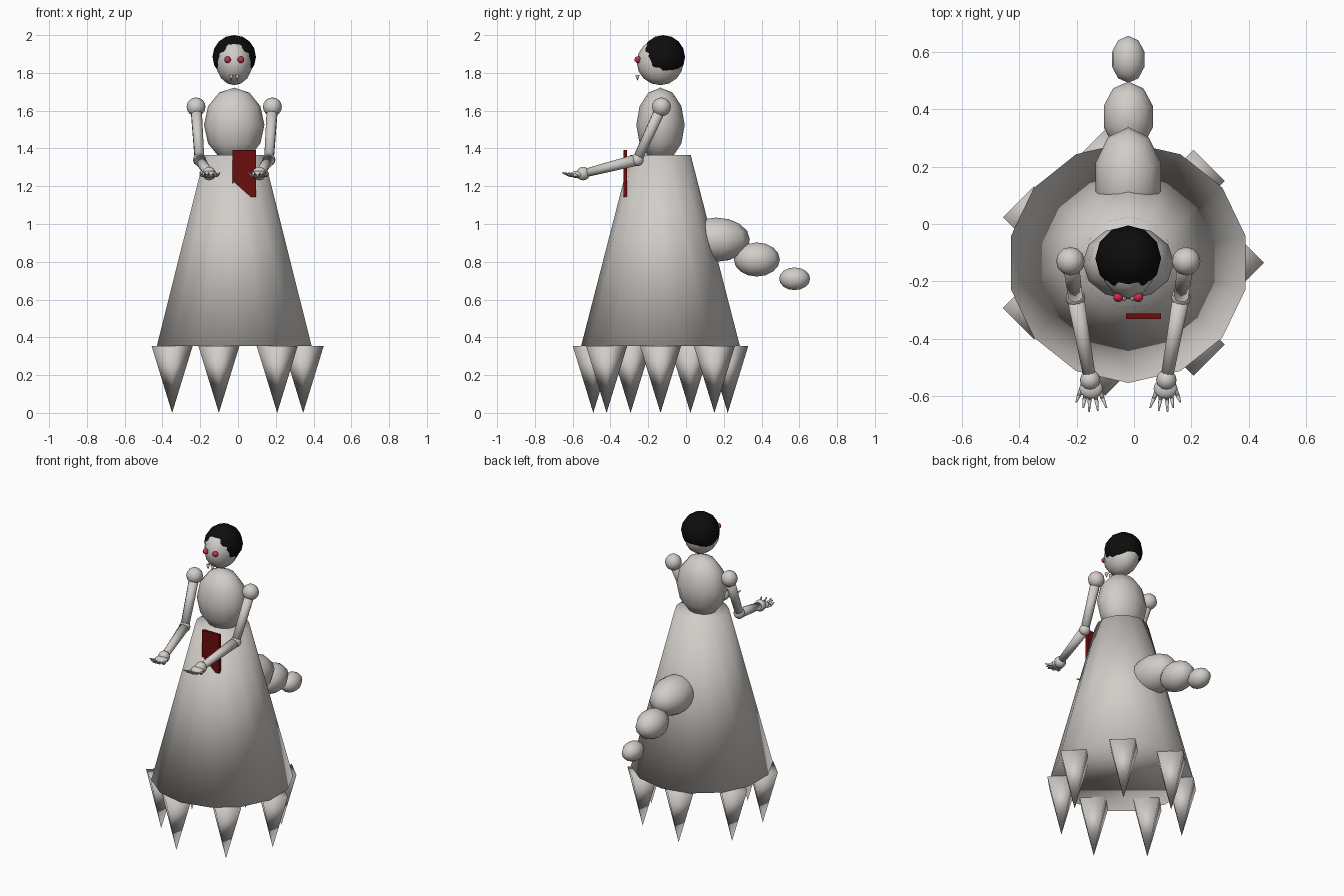
import bpy, bmesh, math
from mathutils import Vector, Matrix

if "Cube" in bpy.data.objects:
    bpy.data.objects.remove(bpy.data.objects["Cube"])

CX, CY = -0.02, -0.135   # axis of the figure


def material(name, rgb):
    m = bpy.data.materials.new(name)
    m.diffuse_color = (*rgb, 1)
    m.use_nodes = True
    m.node_tree.nodes["Principled BSDF"].inputs["Base Color"].default_value = m.diffuse_color
    return m


SKIN = material("pale_grey", (0.64, 0.61, 0.58))
HAIR = material("black", (0.004, 0.004, 0.004))
EYE = material("eye_red", (0.60, 0.03, 0.07))
CLOTH = material("dark_red", (0.15, 0.004, 0.004))


def finish(name, bm, mat, smooth=True):
    me = bpy.data.meshes.new(name)
    bm.to_mesh(me)
    bm.free()
    for p in me.polygons:
        p.use_smooth = smooth
    me.materials.append(mat)
    ob = bpy.data.objects.new(name, me)
    bpy.context.collection.objects.link(ob)
    return ob


def ball(name, loc, radii, mat=SKIN, seg=12, rings=8):
    bm = bmesh.new()
    mtx = Matrix.Translation(loc) @ Matrix.Diagonal((*radii, 1))
    bmesh.ops.create_uvsphere(bm, u_segments=seg, v_segments=rings, radius=1, matrix=mtx)
    return finish(name, bm, mat)


def upright_cone(name, x, y, z0, z1, r0, r1, seg):
    bm = bmesh.new()
    bmesh.ops.create_cone(bm, cap_ends=True, segments=seg, radius1=r0, radius2=r1,
                          depth=z1 - z0, matrix=Matrix.Translation((x, y, (z0 + z1) / 2)))
    bmesh.ops.remove_doubles(bm, verts=bm.verts, dist=1e-5)
    return finish(name, bm, SKIN)


def limb(name, a, b, r0, r1, seg=10):
    # tapered rod from a to b
    a, b = Vector(a), Vector(b)
    d = b - a
    mtx = Matrix.Translation((a + b) / 2) @ d.to_track_quat('Z', 'Y').to_matrix().to_4x4()
    bm = bmesh.new()
    bmesh.ops.create_cone(bm, cap_ends=True, segments=seg, radius1=r0, radius2=r1,
                          depth=d.length, matrix=mtx)
    return finish(name, bm, SKIN)


# skirt and the ring of spikes under it
upright_cone("skirt", CX, CY, 0.355, 1.365, 0.42, 0.16, 14)
for i in range(7):
    a = i * math.tau / 7
    upright_cone(f"spike_{i + 1}", CX + 0.365 * math.cos(a), CY + 0.365 * math.sin(a),
                 0.0, 0.355, 0.0, 0.109, 4)

# torso, head, hair
ball("torso", (CX, CY, 1.525), (0.16, 0.128, 0.197), seg=12, rings=6)
ball("head", (CX, -0.137, 1.857), (0.097, 0.124, 0.122))
ball("hair", (CX, -0.12, 1.885), (0.115, 0.115, 0.115), HAIR)

# eyes and fangs
for side, s in (("left", -1), ("right", 1)):
    ball(f"{side}_eye", (CX + s * 0.035, -0.255, 1.87), (0.0175,) * 3, EYE)
    upright_cone(f"{side}_fang", CX + s * 0.016, -0.257, 1.757, 1.79, 0.0, 0.012, 8)

# tail
for i, (y, z, rad) in enumerate([(0.16, 0.917, (0.12, 0.178, 0.117)),
                                 (0.375, 0.812, (0.09, 0.122, 0.09)),
                                 (0.575, 0.71, (0.06, 0.082, 0.06))]):
    ball(f"tail_{i + 1}", (CX, y, z), rad, seg=10)

# red cloth plate on the front
bm = bmesh.new()
bmesh.ops.create_cube(bm, size=1, matrix=Matrix.Translation((0.033, -0.322, 1.267))
                      @ Matrix.Diagonal((0.122, 0.02, 0.25, 1)))
finish("cloth_plate", bm, CLOTH, smooth=False)

# arms and hands
for side, s in (("left", -1), ("right", 1)):
    def at(x, y, z):
        return (CX + s * x, y, z)
    shoulder, elbow, wrist = at(0.202, -0.13, 1.62), at(0.184, -0.258, 1.34), at(0.133, -0.545, 1.267)
    ball(f"{side}_shoulder", shoulder, (0.05,) * 3)
    limb(f"{side}_upper_arm", shoulder, elbow, 0.03, 0.026)
    ball(f"{side}_elbow", elbow, (0.034,) * 3)
    limb(f"{side}_forearm", elbow, wrist, 0.031, 0.022)
    ball(f"{side}_wrist", wrist, (0.036,) * 3)
    ball(f"{side}_palm", at(0.13, -0.575, 1.262), (0.042, 0.036, 0.02))
    # fingers: knuckle x, tip x, tip y
    for i, (xk, xt, yt) in enumerate([(0.163, 0.182, -0.622), (0.147, 0.157, -0.642),
                                      (0.133, 0.137, -0.655), (0.118, 0.106, -0.652),
                                      (0.103, 0.076, -0.642)]):
        k = at(xk, -0.575, 1.258)
        m = at((xk + xt) / 2, (yt - 0.575) / 2, 1.257)
        limb(f"{side}_finger_{i + 1}_base", k, m, 0.010, 0.008, 6)
        limb(f"{side}_finger_{i + 1}_tip", m, at(xt, yt, 1.272), 0.008, 0.003, 6)
